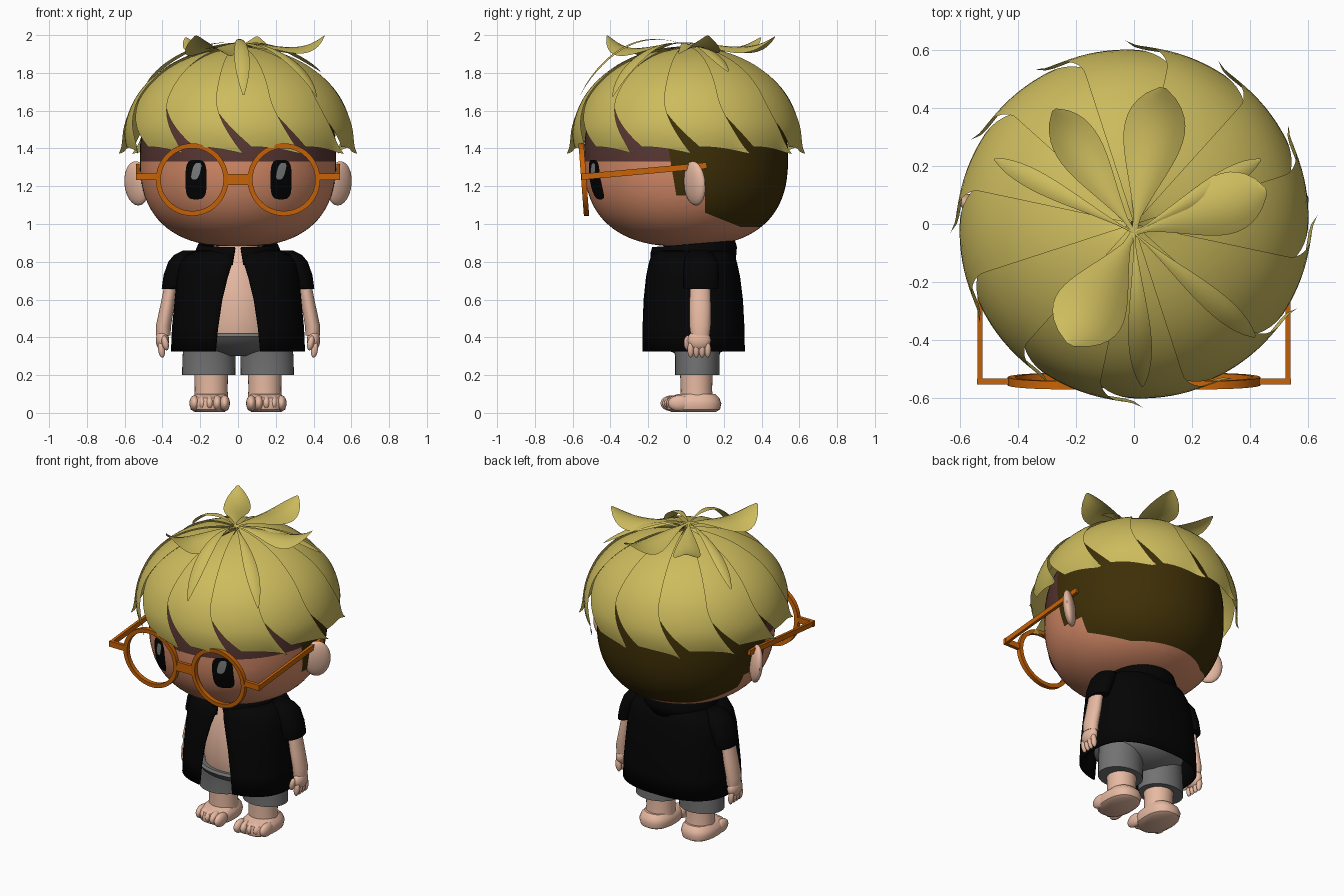
import bpy, bmesh
from math import sin, cos, pi, radians, sqrt
from mathutils import Vector, Matrix

cube = bpy.data.objects.get("Cube")
if cube:
    bpy.data.objects.remove(cube)


def material(name, r, g, b):
    m = bpy.data.materials.new(name)
    m.use_nodes = True
    m.diffuse_color = (r, g, b, 1)
    bsdf = next(n for n in m.node_tree.nodes if n.type == 'BSDF_PRINCIPLED')
    bsdf.inputs["Base Color"].default_value = (r, g, b, 1)
    bsdf.inputs["Roughness"].default_value = 0.8
    return m


SKIN = material("light_skin", .82, .50, .37)
FACE = material("face_tan", .68, .26, .14)
BROW = material("forehead_brown", .10, .038, .033)
BLOND = material("blond_hair", .61, .50, .11)
BROWN = material("brown_hair", .048, .028, .002)
ORANGE = material("orange_frame", .58, .125, .002)
BLACK = material("black_cloth", .0012, .0012, .0012)
GREY = material("grey_cloth", .17, .17, .17)
EYE = material("eye_black", .0012, .0012, .0012)
GLINT = material("eye_glint", .22, .23, .23)


def finish(name, bm, *mats, angle=40):
    bmesh.ops.recalc_face_normals(bm, faces=bm.faces)
    me = bpy.data.meshes.new(name)
    bm.to_mesh(me)
    bm.free()
    ob = bpy.data.objects.new(name, me)
    bpy.context.collection.objects.link(ob)
    for m in mats:
        me.materials.append(m)
    bpy.ops.object.select_all(action='DESELECT')
    ob.select_set(True)
    bpy.context.view_layer.objects.active = ob
    bpy.ops.object.shade_smooth_by_angle(angle=radians(angle))
    return ob


def skin_rows(bm, rows, closed):
    """Bridge rows of points with quads."""
    rows = [[bm.verts.new(p) for p in row] for row in rows]
    n = len(rows[0])
    for a, b in zip(rows, rows[1:]):
        for i in range(n if closed else n - 1):
            j = (i + 1) % n
            bm.faces.new((a[i], a[j], b[j], b[i]))
    return rows


def spow(v, e):
    return abs(v) ** e * (1 if v > 0 else -1)


def loft_bm(rings, n=32, e=2, tilt=0):
    """Rings are (z, cx, cy, rx, ry) plus an optional front opening half-width."""
    bm = bmesh.new()
    is_open = len(rings[0]) > 5
    rows = []
    for z, cx, cy, rx, ry, *hw in rings:
        gap = (hw[0] / rx) ** (e / 2) if hw else 0
        steps = n - 1 if hw else n
        row = []
        for i in range(n):
            a = -pi / 2 + gap + (2 * pi - 2 * gap) * i / steps
            y = ry * spow(sin(a), 2 / e)
            row.append((cx + rx * spow(cos(a), 2 / e), cy + y, z + tilt * y))
        rows.append(row)
    rows = skin_rows(bm, rows, not is_open)
    if not is_open:
        bm.faces.new(rows[0])
        bm.faces.new(rows[-1])
    return bm


def loft(name, mat, rings, **kw):
    return finish(name, loft_bm(rings, **kw), mat)


def ball(name, mat, loc, radii, rot=(0, 0)):
    """Ellipsoid; rot tilts about y then z, in degrees."""
    bm = bmesh.new()
    m = (Matrix.Translation(loc) @ Matrix.Rotation(radians(rot[1]), 4, 'Z')
         @ Matrix.Rotation(radians(rot[0]), 4, 'Y') @ Matrix.Diagonal((*radii, 1)))
    bmesh.ops.create_uvsphere(bm, u_segments=20, v_segments=12, radius=1, matrix=m)
    return finish(name, bm, mat)


def bar(name, mat, a, b, w, h):
    """Straight box from a to b."""
    a, b = Vector(a), Vector(b)
    bm = bmesh.new()
    m = (Matrix.Translation((a + b) / 2) @ (b - a).to_track_quat('Y', 'Z').to_matrix().to_4x4()
         @ Matrix.Diagonal((w, (b - a).length, h, 1)))
    bmesh.ops.create_cube(bm, size=1, matrix=m)
    return finish(name, bm, mat)


# Head: rounded form, coloured into face, forehead and back hair
HX, HY, HZ, HR = .52, .54, 1.35, .47
rings = []
for i in range(41):
    a = pi - .03 - (pi - .06) * i / 40
    r = sin(a) ** .8
    rings.append((HZ + HR * spow(cos(a), .8), 0, 0, HX * r, HY * r))
bm = loft_bm(rings, n=64)
for co, no in (((0, 0, 1.33), (0, 0, 1)), ((0, -.09, 1.38), (0, 1, .17)), ((0, 0, 1.15), (0, 0, 1)),
               ((0, .1, 0), (0, 1, 0)), ((0, .1, 1.06), (0, .4, 1)), ((0, 0, .985), (0, 0, 1))):
    bmesh.ops.bisect_plane(bm, geom=bm.verts[:] + bm.edges[:] + bm.faces[:],
                           plane_co=co, plane_no=no)
for f in bm.faces:
    c = f.calc_center_median()
    sideburn = c.y + .09 + .17 * (c.z - 1.38) > 0 and c.z > 1.15
    nape = c.y > .1 and c.z > .985 and (c.z - 1.06) + .4 * (c.y - .1) > 0
    f.material_index = 2 if sideburn or nape else (1 if c.z > 1.33 else 0)
finish("head", bm, FACE, BROW, BROWN)


def face_y(x, z):
    r = (1 - (abs(z - HZ) / HR) ** 2.5) ** .4
    return -HY * r * sqrt(1 - (x / (HX * r)) ** 2)


def face_plate(name, mat, cx, cz, rx, rz, lift, e=3.5, lean=0):
    bm = bmesh.new()
    rows = []
    for k in (.05, .35, .7, 1):
        row = []
        for i in range(28):
            a = 2 * pi * i / 28
            dz = k * rz * spow(sin(a), 2 / e)
            x, z = cx + k * rx * spow(cos(a), 2 / e) + lean * dz, cz + dz
            row.append((x, face_y(x, z) - lift, z))
        rows.append(row)
    bm.faces.new(skin_rows(bm, rows, True)[0])
    finish(name, bm, mat)


# Glasses: tilted frame plane
def frame(x, z):
    return (x, -.541 - .075 * (z - 1.235), z)


for s, side in ((1, "left"), (-1, "right")):
    face_plate(side + "_eye", EYE, s * .225 + .003, 1.235, .056, .105, .007)
    face_plate(side + "_eye_glint", GLINT, s * .225 + .004, 1.28, .022, .044, .012, 3, .25)
    ball(side + "_ear", SKIN, (s * .535, .045, 1.215), (.035, .082, .118), (s * 6, s * -50))

    # Lens ring with a rectangular section
    bm = bmesh.new()
    rows = []
    for i in range(49):
        a = 2 * pi * i / 48
        row = []
        for r, d in ((.166, -.014), (.192, -.014), (.192, .014), (.166, .014), (.166, -.014)):
            x, y, z = frame(s * .243 + r * cos(a), 1.235 + r * sin(a))
            row.append((x, y + d, z))
        rows.append(row)
    skin_rows(bm, rows, False)
    bmesh.ops.remove_doubles(bm, verts=bm.verts, dist=.0001)
    finish(side + "_lens_ring", bm, ORANGE)
    bar(side + "_hinge", ORANGE, frame(s * .425, 1.25), frame(s * .54, 1.25), .022, .036)
    bar(side + "_temple", ORANGE, (s * .53, -.55, 1.25), (s * .53, .11, 1.31), .018, .032)
bar("glasses_bridge", ORANGE, frame(-.06, 1.235), frame(.06, 1.235), .025, .058)


# Hair cap: overlapping swept locks around the crown
def dome(a):
    return .592 * sin(a) * (1 - .025 * max(0, sin(2 * a))), 1.5 + .43 * cos(a)


for k in range(12):
    tip = -88 + 30 * k
    bm = bmesh.new()
    rows = []
    for j in range(29):
        t = j / 28
        row = []
        for i in range(11):
            u = i / 10
            a = .02 + t * (1.765 + .09 * u ** 2)
            r, z = dome(a)
            low = max(0, (1.66 - z) / .28)
            th = tip - 14 + 14 * low ** 1.5 - (33 - 11 * low) * (1 - u)
            r *= 1 + .018 * u * min(1, a) + .035 * low ** 2 + .05 * low ** 8 * u ** 8
            th = radians(th)
            row.append((r * cos(th), r * sin(th), z + .01 * u * (1 - min(1, low))))
        rows.append(row)
    skin_rows(bm, rows, False)
    finish("hair_lock_%d" % (k + 1), bm, BLOND, angle=60)


# Loose tufts and thin strands on top: direction, length, half-width, end lift, arch
TUFTS = [(78, .48, .105, .205, 0), (125, .48, .08, .20, 0), (14, .47, .105, .20, 0),
         (-118, .47, .125, .20, 0), (-87, .56, .04, .0, .05), (27, .49, .035, .03, .01),
         (155, .53, .035, .02, .01), (-43, .57, .04, .01, .01)]
for k, (deg, length, width, lift, arch) in enumerate(TUFTS):
    bm = bmesh.new()
    d = Vector((cos(radians(deg)), sin(radians(deg)), 0))
    side = Vector((-d.y, d.x, 0))
    rows = []
    for j in range(19):
        t = j / 18
        w = width * max(.03, sin(pi * t ** 2)) ** .65
        row = []
        for i in range(7):
            s = i / 3 - 1
            p = d * (length * t) + side * (w * s)
            p.y -= .03 * (1 - t)
            r = min(.575, p.length)
            p.z = (1.53 + .43 * sqrt(1 - (r / .6) ** 2) + lift * t ** 4
                   + arch * sin(pi * t) - .25 * w * s * s)
            row.append(p)
        rows.append(row)
    skin_rows(bm, rows, False)
    finish("hair_tuft_%d" % (k + 1), bm, BLOND, angle=60)

# Torso and open shirt
loft("torso", SKIN, [(.39, 0, .04, .22, .20), (.5, 0, .04, .23, .225), (.65, 0, .04, .21, .21),
                     (.8, 0, .04, .17, .18), (.92, 0, .04, .11, .12)])
shirt = loft("shirt", BLACK, [(.325, 0, .037, .355, .275, .12), (.45, 0, .037, .35, .273, .108),
                              (.6, 0, .037, .335, .265, .085), (.72, 0, .037, .325, .25, .055),
                              (.79, 0, .037, .31, .235, .033), (.84, 0, .037, .275, .22, .022),
                              (.865, 0, .037, .2, .19, .015)], n=48, e=2.5)
collar = loft("collar", BLACK, [(.80, 0, .04, .225, .225, .03), (.86, 0, .04, .225, .23, .02),
                                (.895, 0, .04, .21, .22, .015), (.89, 0, .04, .16, .17, .02)],
              n=48, tilt=.08)
for ob in (shirt, collar):
    mod = ob.modifiers.new("thickness", 'SOLIDIFY')
    mod.thickness = .012

# Shorts
loft("shorts_hips", GREY, [(.30, 0, .06, .08, .08), (.33, 0, .055, .19, .15), (.365, 0, .045, .26, .21),
                           (.405, 0, .04, .28, .235), (.42, 0, .04, .26, .225)])

for s, side in ((1, "left"), (-1, "right")):
    # Sleeve, arm and hand
    loft(side + "_sleeve", BLACK, [(.655, s * .36, .08, .042, .086), (.66, s * .352, .08, .052, .092),
                                   (.73, s * .33, .08, .064, .094), (.80, s * .303, .08, .066, .09),
                                   (.835, s * .28, .075, .06, .075), (.86, s * .245, .07, .045, .05)])
    loft(side + "_arm", SKIN, [(.41, s * .395, .075, .038, .05), (.46, s * .395, .075, .04, .056),
                               (.56, s * .375, .075, .038, .057), (.7, s * .35, .075, .035, .052)])
    ball(side + "_palm", SKIN, (s * .40, .07, .385), (.035, .062, .055))
    for i in range(4):
        ball(side + "_finger_%d" % (i + 1), SKIN, (s * .405, .025 + .03 * i, .335),
             (.018, .017, .043), (s * 8, 0))
    ball(side + "_thumb", SKIN, (s * .385, .01, .37), (.018, .022, .04), (s * 12, 0))

    # Trouser leg, leg and foot
    loft(side + "_shorts_leg", GREY, [(.2, s * .155, .06, .141, .118), (.3, s * .153, .06, .141, .118),
                                      (.4, s * .147, .055, .135, .13)])
    loft(side + "_leg", SKIN, [(.05, s * .142, .06, .092, .09), (.12, s * .142, .055, .087, .083),
                               (.25, s * .142, .055, .09, .088)])
    loft(side + "_foot", SKIN, [(.006, s * .15, .04, .08, .12), (.018, s * .15, .04, .1, .14),
                                (.05, s * .15, .04, .108, .147), (.078, s * .148, .04, .1, .137),
                                (.1, s * .146, .055, .08, .1)], e=2.4)
    for i in range(5):
        ball(side + "_toe_%d" % (i + 1), SKIN, (s * (.07 + .04 * i), -.075 + .01 * i, .051),
             (.027, .06, .042))
